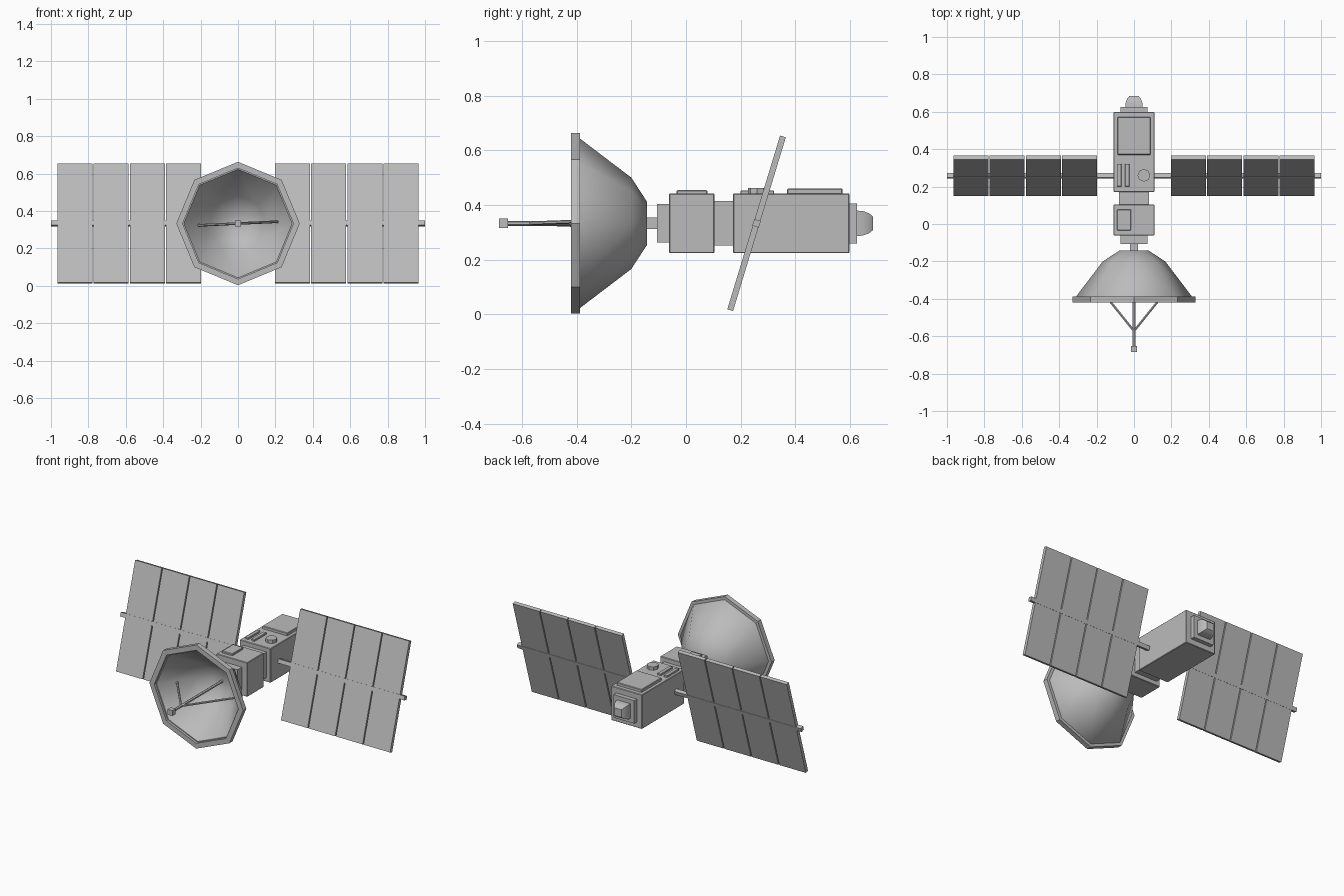
import bpy, bmesh, math
from mathutils import Vector, Matrix

if "Cube" in bpy.data.objects:
    bpy.data.objects.remove(bpy.data.objects["Cube"], do_unlink=True)

AXIS_Z = 0.333          # height of the long axis
TOP = 0.442             # roof height of both body boxes
HUB = Vector((0, 0.258, AXIS_Z))
TILT = Matrix.Rotation(math.radians(-16.9), 4, 'X')

grey = bpy.data.materials.new("plain_grey")
grey.use_nodes = True
COLOUR = (0.5, 0.5, 0.5, 1)
grey.diffuse_color = COLOUR
grey.node_tree.nodes["Principled BSDF"].inputs["Base Color"].default_value = COLOUR


def finish(name, bm, smooth=None):
    bmesh.ops.recalc_face_normals(bm, faces=bm.faces)
    mesh = bpy.data.meshes.new(name)
    bm.to_mesh(mesh)
    bm.free()
    if smooth:
        mesh.shade_smooth()
        mesh.set_sharp_from_angle(angle=math.radians(smooth))
    mesh.materials.append(grey)
    obj = bpy.data.objects.new(name, mesh)
    bpy.context.collection.objects.link(obj)
    return obj


def box(name, x, y, z, bevel=0.0, turn=None):
    """Box from (low, high) ranges, with an optional bevel and turn about the hub."""
    bm = bmesh.new()
    bmesh.ops.create_cube(bm, size=1)
    for v in bm.verts:
        v.co = Vector([(lo + hi) / 2 + c * (hi - lo)
                       for c, (lo, hi) in zip(v.co, (x, y, z))])
    if bevel:
        bmesh.ops.bevel(bm, geom=bm.edges[:], offset=bevel, segments=1, affect='EDGES')
    if turn:
        bm.transform(Matrix.Translation(HUB) @ turn)
    return finish(name, bm)


def axial_box(name, half, y0, y1, bevel=0.0):
    """Square box centred on the long axis."""
    return box(name, (-half, half), (y0, y1), (AXIS_Z - half, AXIS_Z + half), bevel)


def lathe(name, profile, sides, phase=0.0, smooth=None):
    """Spin (radius, y) points about the long axis."""
    bm = bmesh.new()
    verts = [bm.verts.new((r * math.cos(phase), y, AXIS_Z + r * math.sin(phase)))
             for r, y in profile]
    edges = [bm.edges.new(pair) for pair in zip(verts, verts[1:])]
    bmesh.ops.spin(bm, geom=verts + edges, axis=(0, 1, 0), cent=(0, 0, AXIS_Z),
                   angle=math.tau, steps=sides)
    bmesh.ops.remove_doubles(bm, verts=bm.verts, dist=0.0005)
    return finish(name, bm, smooth)


def rod(name, start, end, radius, sides=6):
    a, b = Vector(start), Vector(end)
    bm = bmesh.new()
    bmesh.ops.create_cone(bm, cap_ends=True, segments=sides, radius1=radius,
                          radius2=radius, depth=(b - a).length)
    bm.transform(Matrix.Translation((a + b) / 2)
                 @ (b - a).to_track_quat('Z', 'Y').to_matrix().to_4x4())
    return finish(name, bm)


# Body boxes and the narrower joints between them
axial_box("front_body", 0.109, -0.062, 0.104, 0.003)
axial_box("rear_body", 0.109, 0.172, 0.598, 0.003)
axial_box("body_joint", 0.081, 0.10, 0.176)
axial_box("front_flange", 0.071, -0.106, -0.058)
axial_box("dish_neck", 0.021, -0.15, -0.10)
axial_box("rear_flange", 0.073, 0.594, 0.625)

# Square domed nozzle at the rear
lathe("rear_nozzle", [(0, 0.615), (0.066, 0.615), (0.064, 0.645),
                      (0.053, 0.668), (0.035, 0.684), (0, 0.684)],
      4, math.pi / 4, smooth=40)

# Roof details
box("rear_hatch", (-0.088, 0.088), (0.37, 0.572), (TOP - 0.01, 0.460), 0.003)
box("front_hatch", (-0.09, -0.016), (-0.034, 0.078), (TOP - 0.01, 0.454), 0.003)
for i, x in enumerate((-0.08, -0.036)):
    box(f"roof_bar_{i + 1}", (x - 0.012, x + 0.012), (0.20, 0.322), (TOP - 0.01, 0.453), 0.002)
rod("roof_knob", (0.053, 0.260, TOP - 0.01), (0.053, 0.260, 0.463), 0.034, 8)

# Dish: hollow bowl with a flat octagonal rim
lathe("dish_bowl", [(0, -0.142), (0.078, -0.142), (0.167, -0.2), (0.31, -0.388),
                    (0.31, -0.405), (0.29, -0.405), (0.15, -0.22), (0.068, -0.162),
                    (0, -0.162)], 8, smooth=42)
lathe("dish_rim", [(0.33, -0.42), (0.33, -0.388), (0.296, -0.388),
                   (0.296, -0.42), (0.33, -0.42)], 8)

# Feed mast with its two side struts
axial_box("feed_box", 0.017, -0.684, -0.651)
rod("feed_mast", (0, -0.655, AXIS_Z), (0, -0.155, AXIS_Z), 0.009)
for side, sx in (("left", 1), ("right", -1)):
    rod(f"{side}_feed_strut", (0, -0.572, AXIS_Z),
        (sx * 0.215, -0.305, AXIS_Z + sx * 0.01), 0.007)

# Tilted solar wings: a square shaft carrying four panels on each side
for side, sx in (("left", 1), ("right", -1)):
    box(f"{side}_wing_shaft", sorted((sx * 0.1, sx * 1.0)),
        (-0.0125, 0.0125), (-0.0125, 0.0125), turn=TILT)
    for i in range(4):
        inner = 0.197 + i * 0.1937
        box(f"{side}_solar_panel_{i + 1}", sorted((sx * inner, sx * (inner + 0.187))),
            (-0.011, 0.011), (-0.332, 0.332), turn=TILT)
